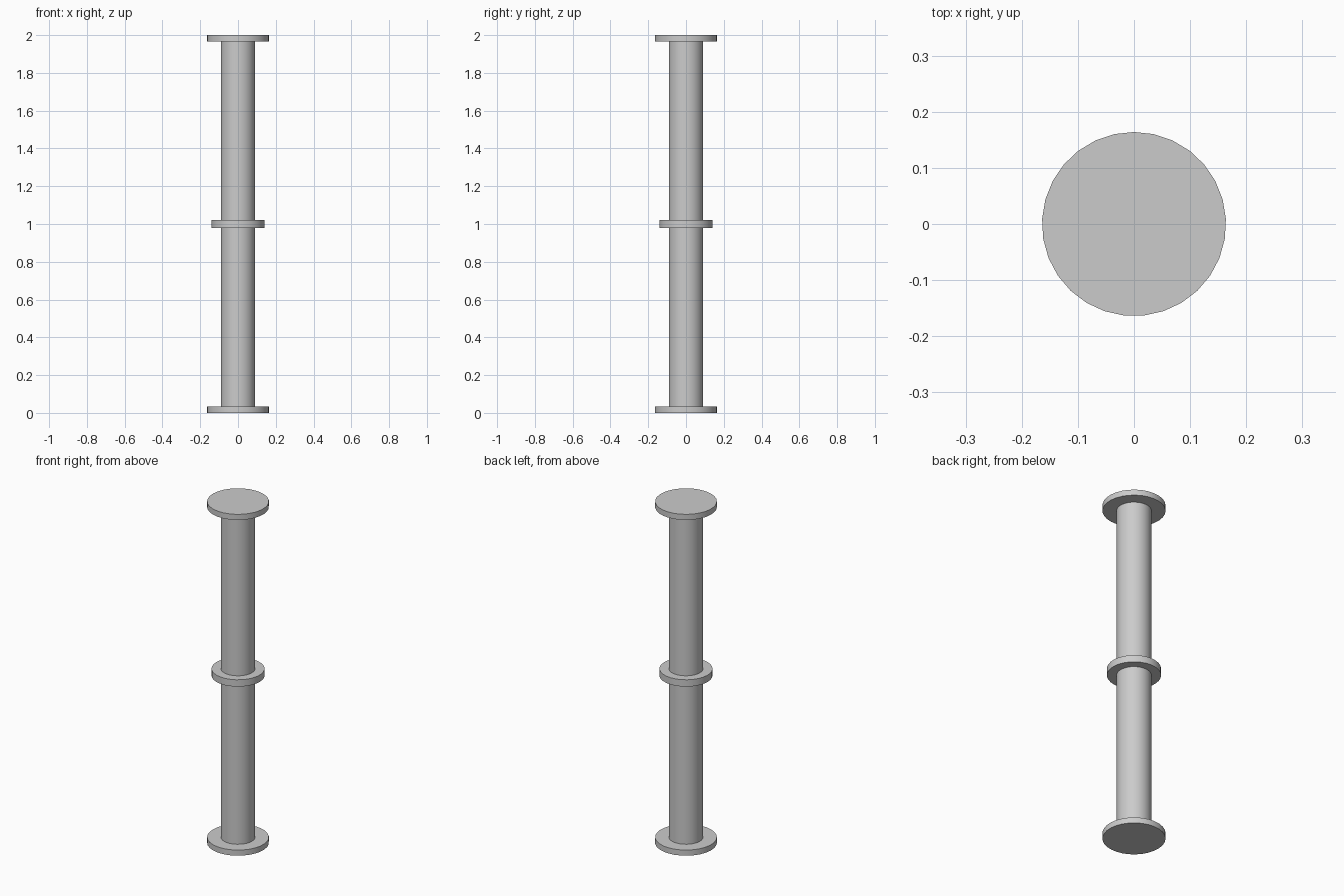
import bpy
import math

cube = bpy.data.objects.get("Cube")
if cube:
    bpy.data.objects.remove(cube, do_unlink=True)

SIDES = 29

grey = bpy.data.materials.new("plain_grey")
grey.use_nodes = True
colour = (0.6, 0.6, 0.6, 1.0)
grey.diffuse_color = colour
grey.node_tree.nodes["Principled BSDF"].inputs["Base Color"].default_value = colour


def disc(name, radius, bottom, top):
    """Upright cylinder spanning bottom to top, smooth sides and sharp rims."""
    bpy.ops.mesh.primitive_cylinder_add(
        vertices=SIDES, radius=radius, depth=top - bottom,
        location=(0, 0, (bottom + top) / 2))
    obj = bpy.context.object
    obj.name = name
    obj.data.materials.append(grey)
    bpy.ops.object.shade_smooth_by_angle(angle=math.radians(30))
    return obj


# Pipe shaft between the end flanges
FLANGE = 0.033
disc("shaft", 0.091, FLANGE, 2 - FLANGE)

# End flanges and the joint collar at mid height
disc("bottom_flange", 0.164, 0, FLANGE)
disc("top_flange", 0.164, 2 - FLANGE, 2)
disc("middle_collar", 0.141, 0.98, 1.02)
